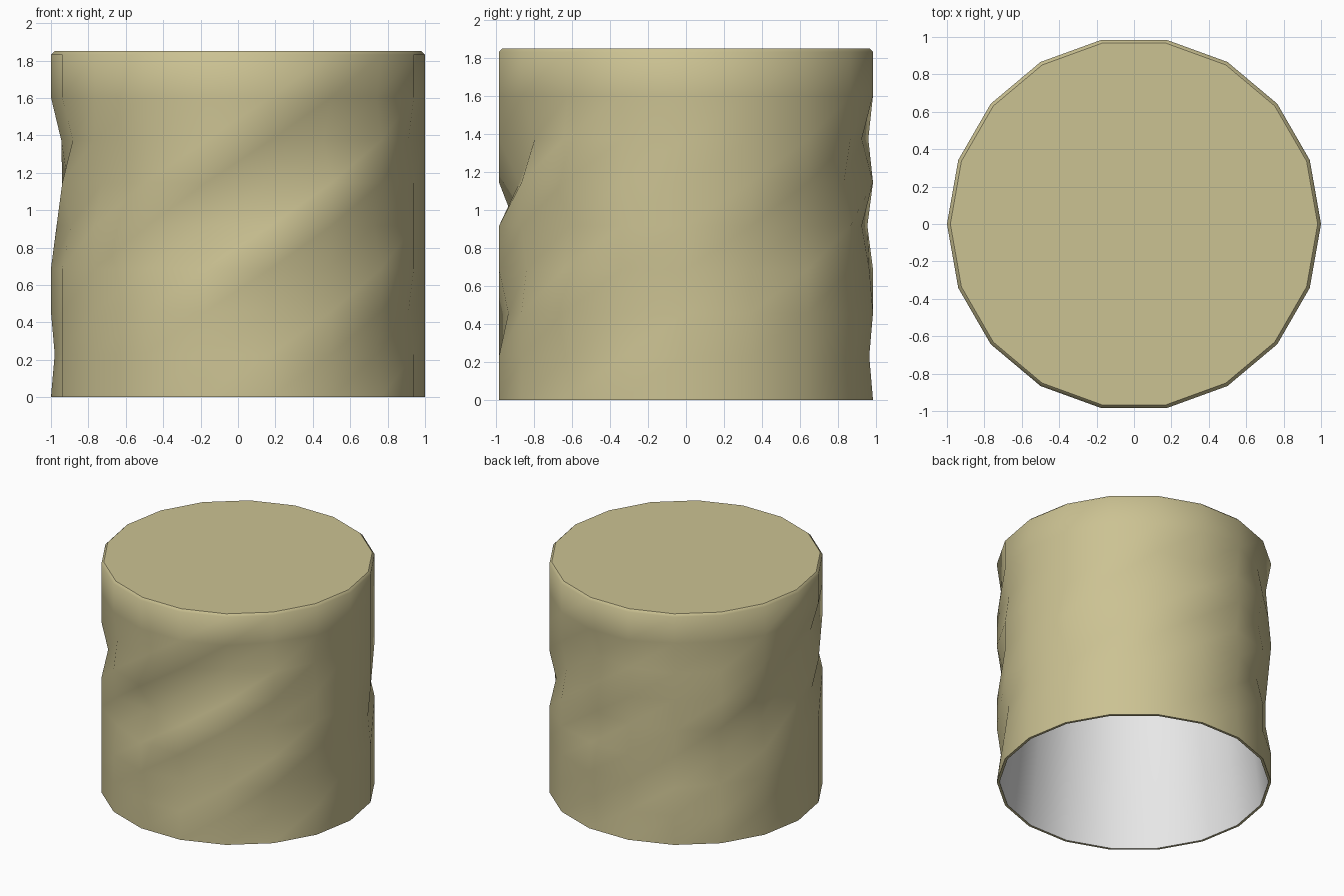
import bpy
import bmesh
import math

if "Cube" in bpy.data.objects:
    bpy.data.objects.remove(bpy.data.objects["Cube"], do_unlink=True)

SIDES, ROWS = 18, 8
HEIGHT, BEVEL = 1.85, 0.018
INNER = 0.98


def material(name, rgb):
    mat = bpy.data.materials.new(name)
    mat.use_nodes = True
    color = (*rgb, 1)
    mat.diffuse_color = color
    shader = mat.node_tree.nodes["Principled BSDF"]
    shader.inputs["Base Color"].default_value = color
    shader.inputs["Roughness"].default_value = 0.8
    return mat


def add_ring(bm, z, radii):
    ring = []
    for column, radius in enumerate(radii):
        angle = math.tau * column / SIDES
        ring.append(bm.verts.new((radius * math.cos(angle), radius * math.sin(angle), z)))
    return ring


def bridge(bm, lower, upper):
    # Each panel is split along the rising diagonal, like the creases
    for i in range(SIDES):
        j = (i + 1) % SIDES
        for corners in ((lower[i], lower[j], upper[j]), (lower[i], upper[j], upper[i])):
            bm.faces.new(corners).smooth = True


def add_cap(bm, ring):
    cap = bm.faces.new(ring)
    cap.smooth = False
    for edge in cap.edges:
        edge.smooth = False


def finish(bm, name, mat):
    mesh = bpy.data.meshes.new(name)
    bm.to_mesh(mesh)
    bm.free()
    mesh.materials.append(mat)
    obj = bpy.data.objects.new(name, mesh)
    bpy.context.collection.objects.link(obj)
    return obj


# Dented valleys climb one column per row: start column, start row, depths
valleys = [
    (-6, 3, (.03, .09, .11, .08, .03)),
    (-6, 4, (.03,)),
    (8, 4, (.04, .09, .06)),
    (9, 4, (.03,)),
    (9, 6, (.055,)),
    (-8, 4, (.05, .05, .03)),
    (-4, 2, (.05, .03, .05)),
    (-2, 1, (.03, .03)),
    (-1, 6, (.03,)),
    (1, 3, (.02, .05, .04, .06)),
    (5, 6, (.025,)),
    (4, 3, (.02, .03, .04, .02)),
    (4, 4, (.06,)),
    (5, 2, (.03, .05, .02)),
    (7, 2, (.04,)),
    (7, 3, (.04,)),
    (6, 7, (.04,)),
    (7, 7, (.04,)),
    (9, 1, (.02,)),
    (4, 1, (.02,)),
    (5, 1, (.02,)),
]
radii = [[1.0] * SIDES for _ in range(ROWS + 1)]
for column, row, depths in valleys:
    for step, depth in enumerate(depths):
        radii[row + step][(column + step) % SIDES] -= depth

# Outer shell: bottom rim, dented wall, bevelled closed top
bm = bmesh.new()
rim = add_ring(bm, 0, [INNER] * SIDES)
wall = [add_ring(bm, (HEIGHT - BEVEL) * row / ROWS, radii[row]) for row in range(ROWS + 1)]
bridge(bm, rim, wall[0])
for edge in bm.edges:
    edge.smooth = False
for lower, upper in zip(wall, wall[1:]):
    bridge(bm, lower, upper)
top = add_ring(bm, HEIGHT, [1 - BEVEL] * SIDES)
bridge(bm, wall[-1], top)
add_cap(bm, top)
finish(bm, "crumpled_shell", material("khaki", (.60, .54, .29)))

# Pale inner lining, open at the bottom and facing inward
bm = bmesh.new()
profile = [(0, INNER), (.46, .925), (1.2, .87), (1.82, .87)]
lining = [add_ring(bm, z, [radius] * SIDES) for z, radius in profile]
for lower, upper in zip(lining, lining[1:]):
    bridge(bm, lower, upper)
add_cap(bm, lining[-1])
bmesh.ops.reverse_faces(bm, faces=bm.faces[:])
finish(bm, "inner_lining", material("off white", (.80, .80, .80)))
